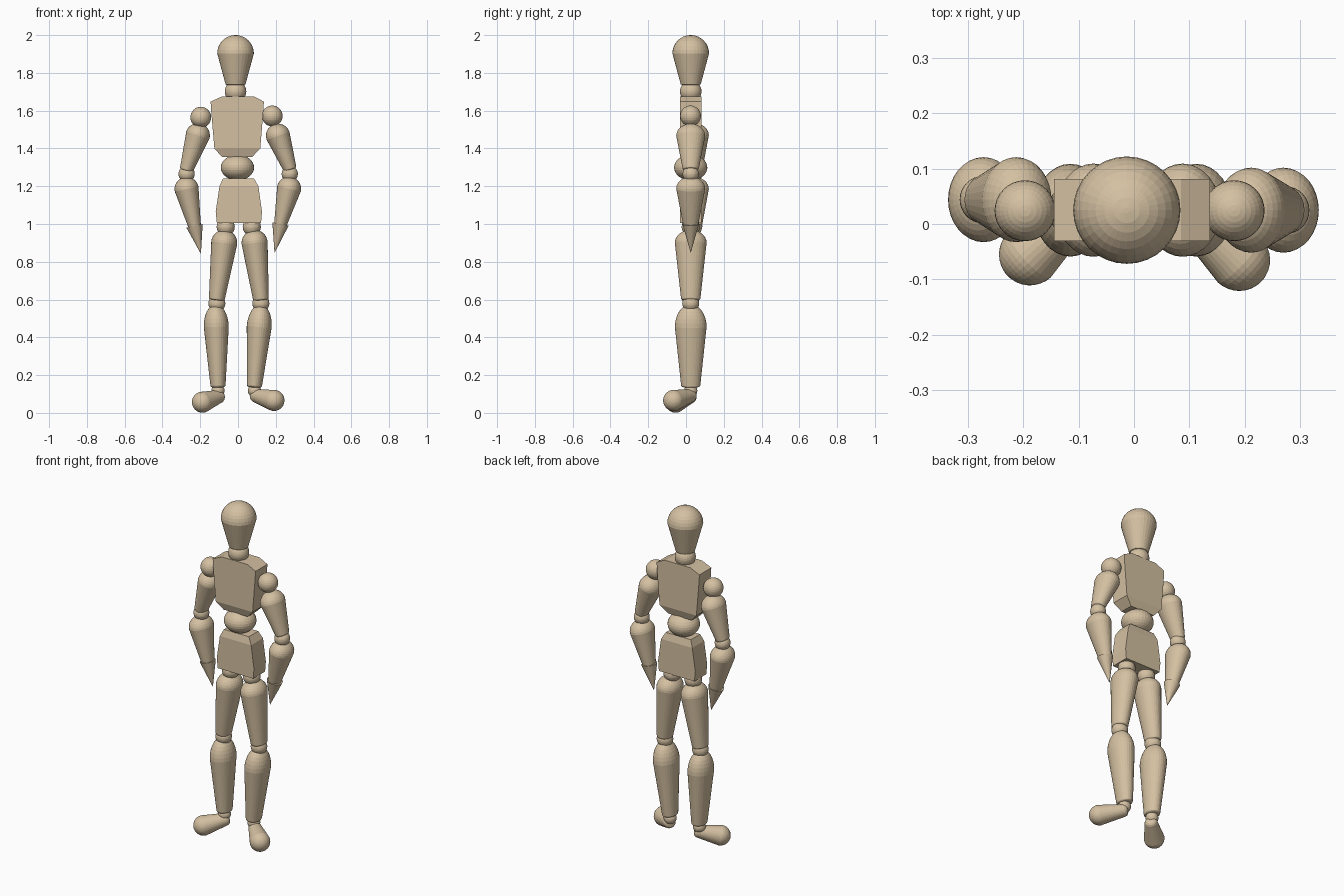
import bpy, bmesh, math
from mathutils import Vector

if "Cube" in bpy.data.objects:
    bpy.data.objects.remove(bpy.data.objects["Cube"])

SEG = 32
Y0 = 0.025          # depth of the body axis

wood = bpy.data.materials.new("pale_wood")
wood.diffuse_color = (0.66, 0.53, 0.36, 1)
wood.use_nodes = True
wood.node_tree.nodes["Principled BSDF"].inputs["Base Color"].default_value = wood.diffuse_color


def finish(name, bm):
    bmesh.ops.recalc_face_normals(bm, faces=bm.faces[:])
    mesh = bpy.data.meshes.new(name)
    bm.to_mesh(mesh)
    bm.free()
    mesh.materials.append(wood)
    ob = bpy.data.objects.new(name, mesh)
    bpy.context.collection.objects.link(ob)
    return ob


def skin(bm, rings):
    """Join rings of equal length into a closed tube."""
    loops = [[bm.verts.new(p) for p in r] for r in rings]
    n = len(loops[0])
    for a, b in zip(loops, loops[1:]):
        for i in range(n):
            j = (i + 1) % n
            bm.faces.new((a[i], a[j], b[j], b[i]))
    bm.faces.new(loops[0])
    bm.faces.new(loops[-1])


def ball(name, c, rx, ry=None, rz=None):
    bm = bmesh.new()
    bmesh.ops.create_uvsphere(bm, u_segments=SEG, v_segments=16, radius=1)
    bmesh.ops.scale(bm, vec=(rx, ry or rx, rz or rx), verts=bm.verts[:])
    bmesh.ops.translate(bm, vec=c, verts=bm.verts[:])
    return finish(name, bm)


def limb(name, a, b, r, r_end, flat=1.0, cap=None, end_cap=0.012):
    """Domed bulb at a, straight taper to a softly rounded end at b."""
    a, b = Vector(a), Vector(b)
    d = (b - a).normalized()
    length = (b - a).length
    side = Vector((0, 1, 0)).cross(d).normalized()
    deep = d.cross(side)
    cap = cap or r
    prof = []
    for i in range(9):
        t = math.radians(3 + 87 * i / 8)
        prof.append((-cap * math.cos(t), r * math.sin(t)))
    for i in range(1, 5):
        k = i / 4
        prof.append((length * k, r + (r_end - r) * k))
    for i in range(1, 5):
        t = math.radians(80 * i / 4)
        prof.append((length + end_cap * math.sin(t), r_end * math.cos(t) ** 0.6))
    rings = []
    for h, rad in prof:
        rings.append([a + d * h + side * rad * math.cos(u) + deep * rad * flat * math.sin(u)
                      for u in (2 * math.pi * i / SEG for i in range(SEG))])
    bm = bmesh.new()
    skin(bm, rings)
    return finish(name, bm)


def cone(name, a, tip, r):
    a, tip = Vector(a), Vector(tip)
    bm = bmesh.new()
    bmesh.ops.create_cone(bm, cap_ends=True, segments=SEG, radius1=r, radius2=0.001,
                          depth=(tip - a).length)
    ob = finish(name, bm)
    ob.rotation_mode = 'QUATERNION'
    ob.rotation_quaternion = (tip - a).to_track_quat('Z', 'Y')
    ob.location = (a + tip) / 2
    return ob


def block(name, rows):
    """Box body from rows of height, left, right, half depth."""
    bm = bmesh.new()
    skin(bm, [[(x0, Y0 - h, z), (x1, Y0 - h, z), (x1, Y0 + h, z), (x0, Y0 + h, z)]
              for z, x0, x1, h in rows])
    return finish(name, bm)


# Head and neck
limb("head", (-0.013, Y0, 1.903), (-0.013, Y0, 1.74), 0.097, 0.053, end_cap=0.005)
ball("neck", (-0.013, Y0, 1.702), 0.057)

# Trunk
block("chest", [(1.355, -0.085, 0.075, 0.04), (1.40, -0.125, 0.118, 0.056),
                (1.61, -0.143, 0.135, 0.056), (1.648, -0.145, 0.137, 0.056),
                (1.675, -0.085, 0.085, 0.056)])
ball("waist", (-0.003, Y0, 1.299), 0.088, 0.088, 0.068)
block("pelvis", [(1.005, -0.112, 0.122, 0.056), (1.065, -0.118, 0.127, 0.056),
                 (1.20, -0.098, 0.108, 0.056), (1.24, -0.08, 0.085, 0.044)])

# Arms: side, depth, then (x, z) of shoulder, upper arm, elbow, forearm, wrist, fingertip
arms = [
    ("left", 0.044, (-0.197, 1.565), (-0.213, 1.47), (-0.272, 1.29),
     (-0.272, 1.185), (-0.230, 0.99), (-0.197, 0.845)),
    ("right", 0.025, (0.181, 1.572), (0.212, 1.467), (0.274, 1.295),
     (0.270, 1.187), (0.225, 1.0), (0.194, 0.85)),
]
for s, y, sh, up, el, fo, wr, tip in arms:
    def P(q, y=y):
        return (q[0], y, q[1])
    ball(s + "_shoulder", P(sh, 0.024), 0.055)
    limb(s + "_upper_arm", P(up), P(el), 0.064, 0.036, 1.2)
    ball(s + "_elbow", (el[0], y, 1.265), 0.043)
    limb(s + "_forearm", P(fo), P(wr), 0.064, 0.034, 1.2)
    cone(s + "_hand", P(wr), P(tip), 0.044)

# Legs: side, then (x, z) of hip, thigh, knee, shin, ankle, then toe and heel points
legs = [
    ("left", (-0.065, 0.985), (-0.073, 0.9), (-0.112, 0.605), (-0.115, 0.455),
     (-0.106, 0.145), (-0.188, -0.055, 0.057), (-0.105, 0.02, 0.085)),
    ("right", (0.073, 0.985), (0.088, 0.9), (0.121, 0.605), (0.112, 0.455),
     (0.087, 0.145), (0.19, -0.065, 0.066), (0.098, 0.02, 0.09)),
]
for s, hip, th, kn, shin, an, toe, heel in legs:
    def P(q):
        return (q[0], Y0, q[1])
    ball(s + "_hip", P(hip), 0.048)
    limb(s + "_thigh", P(th), P(kn), 0.069, 0.042, 1.22)
    ball(s + "_knee", (kn[0], Y0, 0.58), 0.045)
    limb(s + "_shin", P(shin), P(an), 0.066, 0.040, 1.27, cap=0.12)
    ball(s + "_ankle", (an[0], Y0, 0.118), 0.035)
    limb(s + "_foot", toe, heel, 0.056, 0.036, end_cap=0.03)
